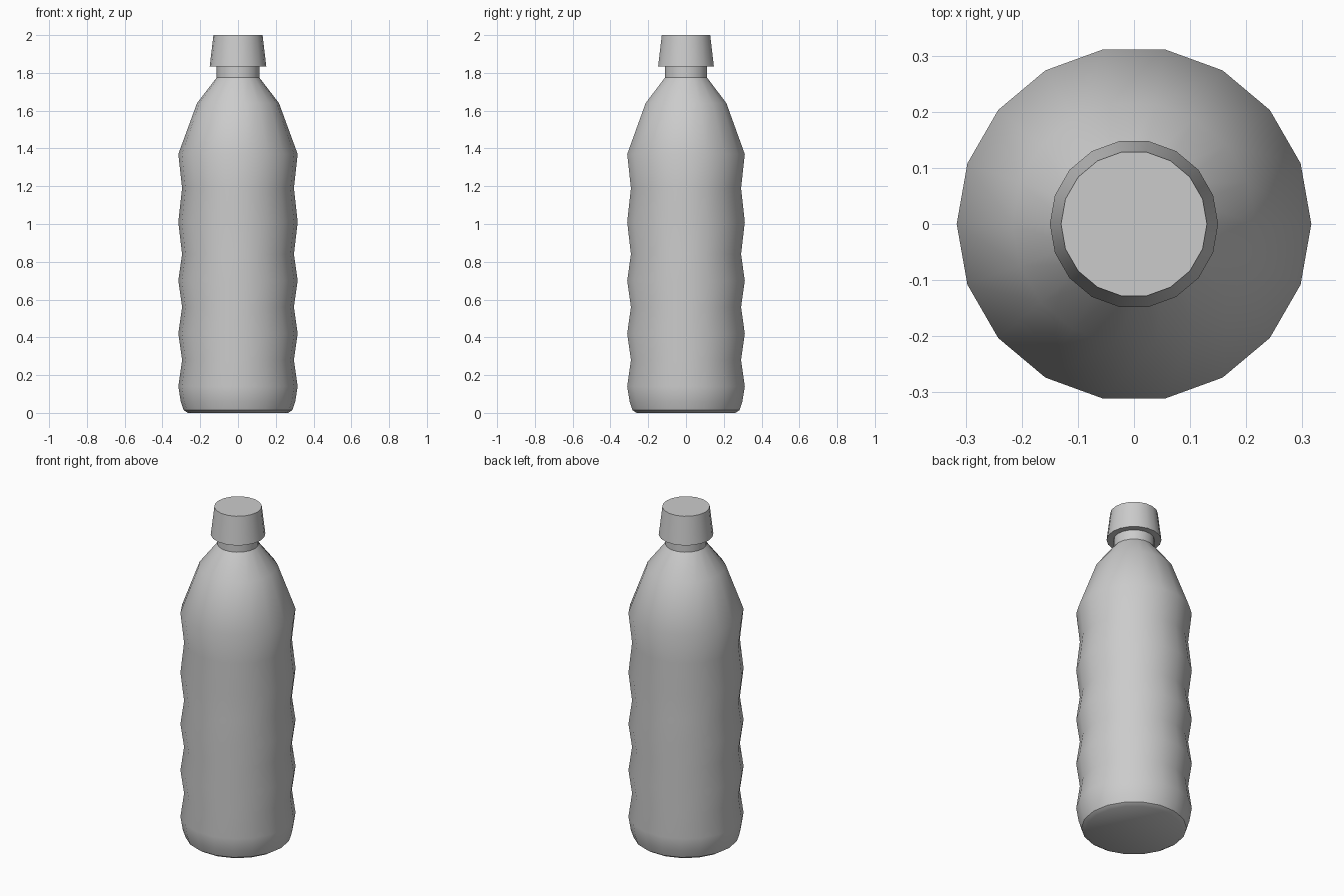
import bpy, bmesh, math

if "Cube" in bpy.data.objects:
    bpy.data.objects.remove(bpy.data.objects["Cube"])

SIDES = 18


def lathe(name, profile, angle=35):
    """Revolve (radius, z) points around z and close both ends with flat discs."""
    bm = bmesh.new()
    rings = []
    for r, z in profile:
        rings.append([bm.verts.new((r * math.cos(2 * math.pi * i / SIDES),
                                    r * math.sin(2 * math.pi * i / SIDES), z))
                      for i in range(SIDES)])
    for a, b in zip(rings, rings[1:]):
        for i in range(SIDES):
            j = (i + 1) % SIDES
            bm.faces.new((a[i], a[j], b[j], b[i]))
    bm.faces.new(rings[0][::-1])
    bm.faces.new(rings[-1])
    mesh = bpy.data.meshes.new(name)
    bm.to_mesh(mesh)
    bm.free()
    obj = bpy.data.objects.new(name, mesh)
    bpy.context.collection.objects.link(obj)
    bpy.ops.object.select_all(action='DESELECT')
    obj.select_set(True)
    bpy.context.view_layer.objects.active = obj
    bpy.ops.object.shade_smooth_by_angle(angle=math.radians(angle))
    return obj


# Bottle body: rounded base, rippled wall, tapered shoulder, neck
base = [(0.265, 0.0), (0.288, 0.015), (0.303, 0.06)]
ripple_heights = [0.14, 0.28, 0.42, 0.56, 0.70, 0.84, 1.01, 1.19, 1.37]
ripples = [(0.316 if i % 2 == 0 else 0.296, z) for i, z in enumerate(ripple_heights)]
shoulder = [(0.217, 1.64), (0.113, 1.775)]
neck = [(0.113, 1.84)]
lathe("bottle_body", base + ripples + shoulder + neck)

# Tapered screw cap
lathe("bottle_cap", [(0.15, 1.833), (0.13, 2.0)])
